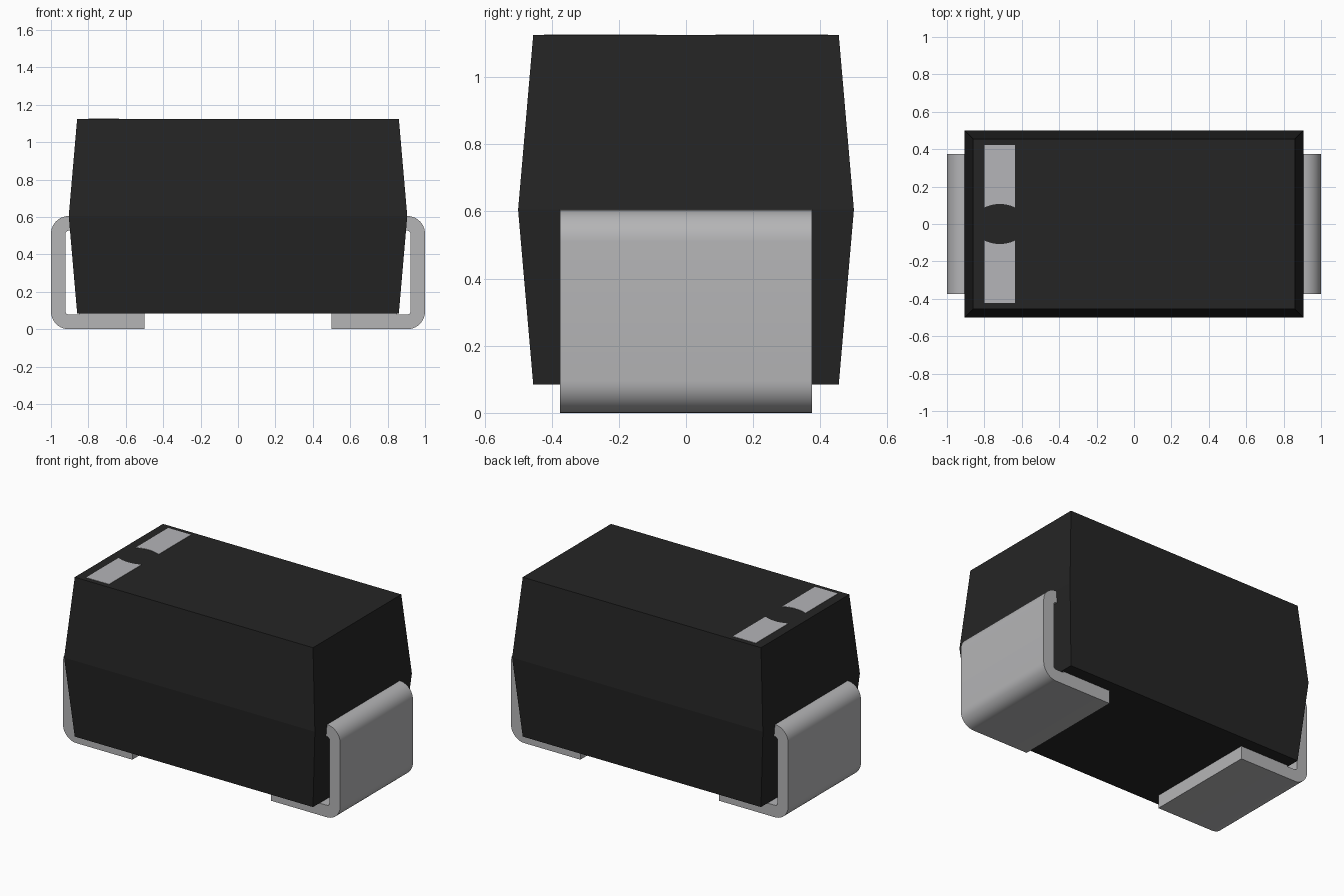
import bpy, bmesh, math

if "Cube" in bpy.data.objects:
    bpy.data.objects.remove(bpy.data.objects["Cube"])


def material(name, rgb):
    m = bpy.data.materials.new(name)
    m.diffuse_color = (*rgb, 1)
    m.use_nodes = True
    m.node_tree.nodes["Principled BSDF"].inputs["Base Color"].default_value = m.diffuse_color
    return m


BLACK = material("black plastic", (0.018, 0.018, 0.018))
METAL = material("tinned metal", (0.46, 0.46, 0.47))
MARK = material("marking grey", (0.46, 0.46, 0.48))


def finish(name, bm, mat):
    bmesh.ops.recalc_face_normals(bm, faces=bm.faces)
    me = bpy.data.meshes.new(name)
    bm.to_mesh(me)
    bm.free()
    me.materials.append(mat)
    ob = bpy.data.objects.new(name, me)
    bpy.context.collection.objects.link(ob)
    return ob


def prism(bm, points, vec):
    """Extrude a closed outline along vec."""
    face = bm.faces.new([bm.verts.new(p) for p in points])
    ext = bmesh.ops.extrude_face_region(bm, geom=[face])
    bmesh.ops.translate(bm, vec=vec, verts=[v for v in ext["geom"] if isinstance(v, bmesh.types.BMVert)])


def arc(cx, cy, r, a0, a1, n=10):
    angles = [math.radians(a0 + (a1 - a0) * i / n) for i in range(n + 1)]
    return [(cx + r * math.cos(a), cy + r * math.sin(a)) for a in angles]


# Moulded body: three rectangles joined, widest at the waist
bm = bmesh.new()
rings = []
for hx, hy, z in ((0.86, 0.455, 0.085), (0.905, 0.5, 0.605), (0.86, 0.455, 1.125)):
    rings.append([bm.verts.new((sx * hx, sy * hy, z)) for sx, sy in ((-1, -1), (1, -1), (1, 1), (-1, 1))])
for lo, hi in zip(rings, rings[1:]):
    for i in range(4):
        j = (i + 1) % 4
        bm.faces.new((lo[i], lo[j], hi[j], hi[i]))
bm.faces.new(rings[0])
bm.faces.new(rings[-1])
finish("body", bm, BLACK)

# Bent metal terminals: C-shaped strip with rounded bends
T, R, H = 0.078, 0.095, 0.605
RI = R - T
outline = ([(0.5, 0)] + arc(1 - R, R, R, -90, 0) + arc(1 - R, H - R, R, 0, 90)
           + [(0.85, H), (0.85, H - T)]
           + arc(1 - R, H - R, RI, 90, 0) + arc(1 - R, R, RI, 0, -90) + [(0.5, T)])
for side, name in ((1, "right_terminal"), (-1, "left_terminal")):
    bm = bmesh.new()
    prism(bm, [(side * x, -0.375, z) for x, z in outline], (0, 0.75, 0))
    # Fill the narrow gap between foot and body underside
    prism(bm, [(side * x, -0.375, z) for x, z in ((0.5, T), (0.85, T), (0.85, 0.086), (0.5, 0.086))], (0, 0.75, 0))
    ob = finish(name, bm, METAL)
    bpy.ops.object.select_all(action='DESELECT')
    ob.select_set(True)
    bpy.context.view_layer.objects.active = ob
    bpy.ops.object.shade_smooth_by_angle(angle=math.radians(30))

# Polarity band on top, broken by a lens-shaped gap
half = math.degrees(math.asin(0.0825 / 0.19))
edge = arc(-0.7175, -0.083, 0.19, 90 + half, 90 - half, 12)
for side, name in ((1, "back_band"), (-1, "front_band")):
    bm = bmesh.new()
    pts = edge + [(-0.635, 0.423), (-0.80, 0.423)]
    prism(bm, [(x, side * y, 1.122) for x, y in pts], (0, 0, 0.005))
    finish(name, bm, MARK)
